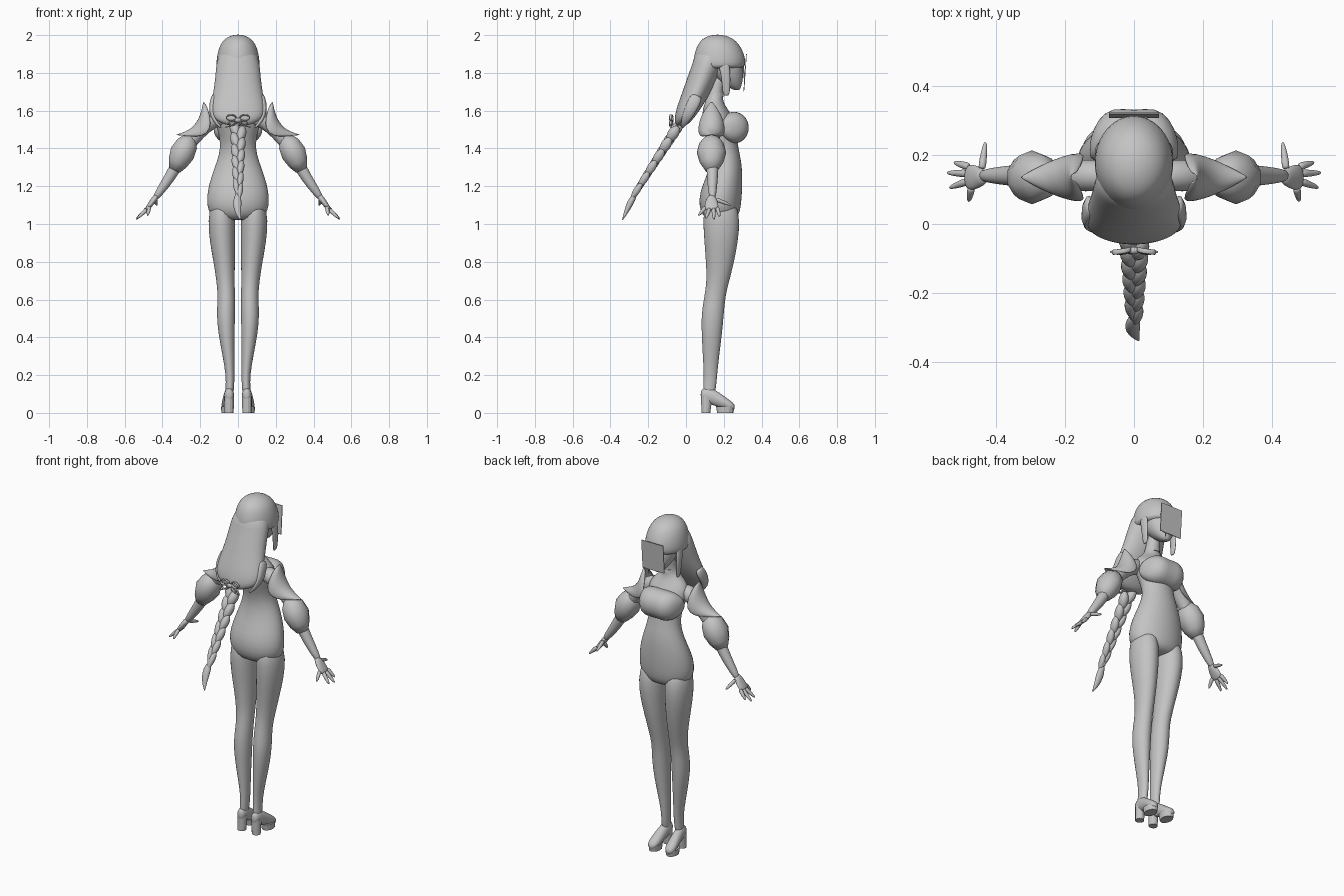
import bpy, bmesh, math
from mathutils import Vector

X, Y, Z = Vector((1, 0, 0)), Vector((0, 1, 0)), Vector((0, 0, 1))
grey = bpy.data.materials.new("clay_grey")
grey.diffuse_color = (0.55, 0.55, 0.55, 1)


def finish(name, bm, smooth=True, subsurf=1, thick=0):
    bmesh.ops.recalc_face_normals(bm, faces=bm.faces[:])
    me = bpy.data.meshes.new(name)
    for f in bm.faces:
        f.smooth = smooth
    bm.to_mesh(me)
    bm.free()
    me.materials.append(grey)
    ob = bpy.data.objects.new(name, me)
    bpy.context.collection.objects.link(ob)
    if thick:
        ob.modifiers.new("thickness", 'SOLIDIFY').thickness = thick
    if subsurf:
        m = ob.modifiers.new("smooth", 'SUBSURF')
        m.levels = m.render_levels = subsurf
    return ob


def loft(name, rings, u=X, t=None, n=16, subsurf=1, smooth=True):
    """Skin elliptical rings (x, y, z, radius along u, radius across)."""
    bm = bmesh.new()
    cs = [Vector(r[:3]) for r in rings]
    loops = []
    for i, r in enumerate(rings):
        d = t or (cs[min(i + 1, len(cs) - 1)] - cs[max(i - 1, 0)]).normalized()
        uu = (u - d * u.dot(d)).normalized()
        v = d.cross(uu)
        loops.append([bm.verts.new(cs[i] + uu * r[3] * math.cos(k * math.tau / n)
                                   + v * r[4] * math.sin(k * math.tau / n)) for k in range(n)])
    for a, b in zip(loops, loops[1:]):
        for k in range(n):
            bm.faces.new((a[k], a[(k + 1) % n], b[(k + 1) % n], b[k]))
    # Rounded ends closed by a fan
    for lp, c in ((loops[0], cs[0]), (loops[-1], cs[-1])):
        tip = bm.verts.new(c)
        for k in range(n):
            bm.faces.new((lp[k], lp[(k + 1) % n], tip))
    return finish(name, bm, smooth, subsurf)


def column(name, rows, **kw):
    """Upright loft from rows of (z, y, half width, half depth)."""
    return loft(name, [(0, y, z, a, b) for z, y, a, b in rows], t=Z, **kw)


# Torso, neck and head
column("torso", [(1.02, .185, .10, .07), (1.05, .183, .15, .10), (1.10, .18, .167, .112),
                 (1.17, .185, .164, .113), (1.25, .203, .143, .096), (1.33, .213, .112, .082),
                 (1.40, .205, .093, .072), (1.47, .19, .10, .08), (1.54, .172, .12, .085),
                 (1.59, .16, .122, .075), (1.63, .15, .09, .055), (1.665, .15, .045, .042),
                 (1.72, .16, .037, .038), (1.78, .17, .037, .038)], n=24)
loft("bust", [(s * x, y, 1.51, a, b) for s, x, y, a, b in
              ((-1, .128, .215, .025, .03), (-1, .108, .242, .062, .068), (-1, .06, .258, .083, .088),
               (1, 0, .25, .077, .082),
               (1, .06, .258, .083, .088), (1, .108, .242, .062, .068), (1, .128, .215, .025, .03))],
     u=Y, t=X, n=20)
column("head", [(1.71, .268, .016, .018), (1.73, .252, .042, .042), (1.77, .228, .07, .075),
                (1.82, .213, .086, .092), (1.88, .20, .09, .095), (1.94, .19, .06, .07)], n=20)
bm = bmesh.new()
bmesh.ops.create_cone(bm, cap_ends=True, segments=20, radius1=.045, radius2=.042, depth=.018)
for v in bm.verts:
    v.co += Vector((0, .155, 1.685))
finish("collar", bm, smooth=False, subsurf=0)

# Hair: crown, long back fall, side locks, front strand
column("hair_crown", [(1.822, .175, .107, .128), (1.84, .177, .116, .138), (1.88, .177, .114, .138),
                      (1.93, .174, .103, .122), (1.97, .17, .083, .097), (1.993, .168, .05, .06),
                      (2.002, .167, .018, .02)], n=24)
column("back_hair", [(1.92, .13, .09, .08), (1.86, .12, .116, .082), (1.78, .088, .12, .08),
                     (1.70, .058, .131, .077), (1.62, .018, .145, .067), (1.57, -.005, .137, .055),
                     (1.54, -.018, .105, .042), (1.52, -.025, .05, .025)], n=24)
for s in (-1, 1):
    side = "left" if s < 0 else "right"
    loft(side + "_face_lock", [(s * .093, .195, 1.87, .035, .016), (s * .104, .21, 1.80, .028, .012),
                               (s * .10, .213, 1.73, .024, .01), (s * .097, .213, 1.68, .019, .007)],
         u=Y, n=8)
    loft(side + "_hair_end", [(s * .125, .06, 1.68, .04, .02), (s * .145, .02, 1.60, .035, .016),
                              (s * .125, -.005, 1.545, .025, .012), (s * .09, -.02, 1.51, .008, .006)],
         u=Y, n=8)
loft("front_strand", [(.03, .30, 1.84, .009, .006), (.034, .312, 1.78, .008, .004),
                      (.034, .306, 1.70, .002, .002)], n=6)

# Thin square face panel, slightly leaning
bm = bmesh.new()
bmesh.ops.create_cube(bm, size=1)
for v in bm.verts:
    v.co = Vector((v.co.x * .145, v.co.y * .004 + .314 + v.co.z * .012, v.co.z * .17 + 1.815))
finish("face_panel", bm, smooth=False, subsurf=0)

# Limbs, one pass per side
for s in (-1, 1):
    side = "left" if s < 0 else "right"
    loft(side + "_leg", [(s * x, y, z, a, b) for z, x, y, a, b in (
        (1.12, .083, .182, .06, .085), (1.02, .087, .188, .075, .101), (.9, .082, .186, .068, .09),
        (.8, .073, .18, .058, .076), (.7, .066, .17, .049, .061), (.62, .061, .153, .046, .056),
        (.52, .065, .14, .050, .061), (.42, .061, .137, .044, .055), (.3, .050, .132, .032, .044),
        (.2, .041, .13, .023, .035), (.13, .043, .125, .023, .035), (.08, .046, .12, .02, .028))], t=Z)

    # Platform shoe
    loft(side + "_shoe", [(s * x, y, z, a, b) for x, y, z, a, b in (
        (.046, .078, .095, .012, .02), (.046, .09, .095, .025, .038), (.047, .13, .092, .028, .046),
        (.052, .18, .066, .031, .04), (.056, .225, .042, .034, .03), (.058, .25, .034, .024, .02),
        (.058, .258, .03, .01, .01))], t=Y)
    for part, pts in (("heel", ((.048, .105, 0, .025, .024), (.047, .11, .09, .026, .031))),
                      ("sole", ((.057, .208, 0, .031, .044), (.056, .208, .035, .034, .05)))):
        loft(side + "_" + part, [(s * p[0],) + p[1:] for p in pts], t=Z, n=14, subsurf=0, smooth=False)

    # Arm and hand
    loft(side + "_arm", [(s * x, .14, z, r, r) for x, z, r in (
        (.07, 1.57, .045), (.14, 1.555, .048), (.21, 1.49, .042), (.28, 1.40, .036),
        (.34, 1.28, .032), (.39, 1.205, .026), (.44, 1.135, .018))], u=Y)
    loft(side + "_palm", [(s * x, .135, z, a, b) for x, z, a, b in (
        (.43, 1.15, .019, .017), (.45, 1.122, .033, .016), (.47, 1.095, .04, .014),
        (.485, 1.075, .034, .011))], u=Y, n=12)
    for i, (base, tip) in enumerate((((.44, .16, 1.13), (.43, .236, 1.10)),
                                     ((.478, .166, 1.085), (.52, .178, 1.04)),
                                     ((.48, .146, 1.08), (.54, .148, 1.025)),
                                     ((.48, .124, 1.08), (.533, .105, 1.03)),
                                     ((.47, .105, 1.09), (.478, .066, 1.045)))):
        a, b = Vector(base), Vector(tip)
        rows = []
        for f, r in ((0, .013), (.4, .0115), (.8, .0085), (1, .004)):
            p = a.lerp(b, f)
            rows.append((s * p.x, p.y, p.z, r, r))
        loft(f"{side}_finger_{i}", rows, u=Vector((.3, .3, 1)), n=8)

    # Puffed elbow sleeve with faceted folds
    loft(side + "_puff_sleeve", [(s * x, .135, z, a, b) for x, z, a, b in (
        (.245, 1.465, .03, .03), (.268, 1.425, .066, .06), (.295, 1.375, .078, .07),
        (.318, 1.325, .062, .056), (.337, 1.285, .035, .034))], u=Y, n=10, subsurf=0)

    # Pointed shoulder cape, a curved leaf draped over the arm
    bm = bmesh.new()
    grid = []
    for x, z, w, drop in ((.185, 1.65, .012, .03), (.192, 1.61, .058, .07), (.208, 1.56, .075, .09),
                          (.238, 1.515, .066, .075), (.275, 1.49, .044, .04), (.33, 1.473, .003, .004)):
        row = []
        for k in range(-4, 5):
            f = math.radians(k * 25)
            d = (1 - math.cos(f)) * drop
            row.append(bm.verts.new((s * (x - d * .6), .135 + w * math.sin(f), z - d * .6)))
        grid.append(row)
    for a, b in zip(grid, grid[1:]):
        for k in range(8):
            bm.faces.new((a[k], a[k + 1], b[k + 1], b[k]))
    finish(side + "_shoulder_cape", bm, thick=.005)

# Braid of crossing lumps that taper down to a tied tail
top, end = Vector((0, -.035, 1.53)), Vector((0, -.265, 1.17))
for i in range(6):
    f = i / 6
    c, nxt = top.lerp(end, f), top.lerp(end, f + .25)
    w = .036 - .017 * f
    for s in (-1, 1):
        shift = (nxt - c) * (.15 * s)
        a = c + shift + X * s * w * .75
        b = nxt + shift + X * s * w * .1
        rows = []
        for g, r in ((0, .35), (.2, .85), (.5, 1), (.8, .6), (1, .15)):
            p = a.lerp(b, g)
            rows.append((*p, r * w * .85, r * w * .95))
        loft(f"braid_lump_{i}_{s}", rows, n=10)
loft("braid_tie", [(0, -.252, 1.185, .014, .014), (0, -.262, 1.17, .017, .017),
                   (0, -.272, 1.155, .014, .014)], n=10)
loft("braid_tail", [(0, -.265, 1.165, .01, .01), (-.004, -.288, 1.125, .025, .02),
                    (-.004, -.308, 1.085, .022, .016), (.004, -.325, 1.045, .012, .008),
                    (.014, -.338, 1.02, .002, .002)], n=10)

# Hair bow: looped ribbons, hanging ends and a knot
for s in (-1, 1):
    for j, (rx, rz, cz) in enumerate(((.026, .016, 1.562), (.02, .013, 1.535))):
        rows = []
        for k in range(13):
            f = k * math.tau / 12
            rows.append((s * (.01 + rx * (1 - math.cos(f))), -.072 - .01 * math.sin(f / 2),
                         cz + rz * math.sin(f), .009, .004))
        loft(f"bow_loop_{j}_{s}", rows, u=Y, n=6)
    loft(f"bow_end_{s}", [(s * .008, -.075, 1.545, .008, .005), (s * .035, -.085, 1.518, .01, .004),
                          (s * .07, -.08, 1.512, .004, .003)], u=Y, n=6)
loft("bow_knot", [(-.016, -.075, 1.55, .008, .01), (0, -.078, 1.55, .014, .015),
                  (.016, -.075, 1.55, .008, .01)], u=Y, n=10)
